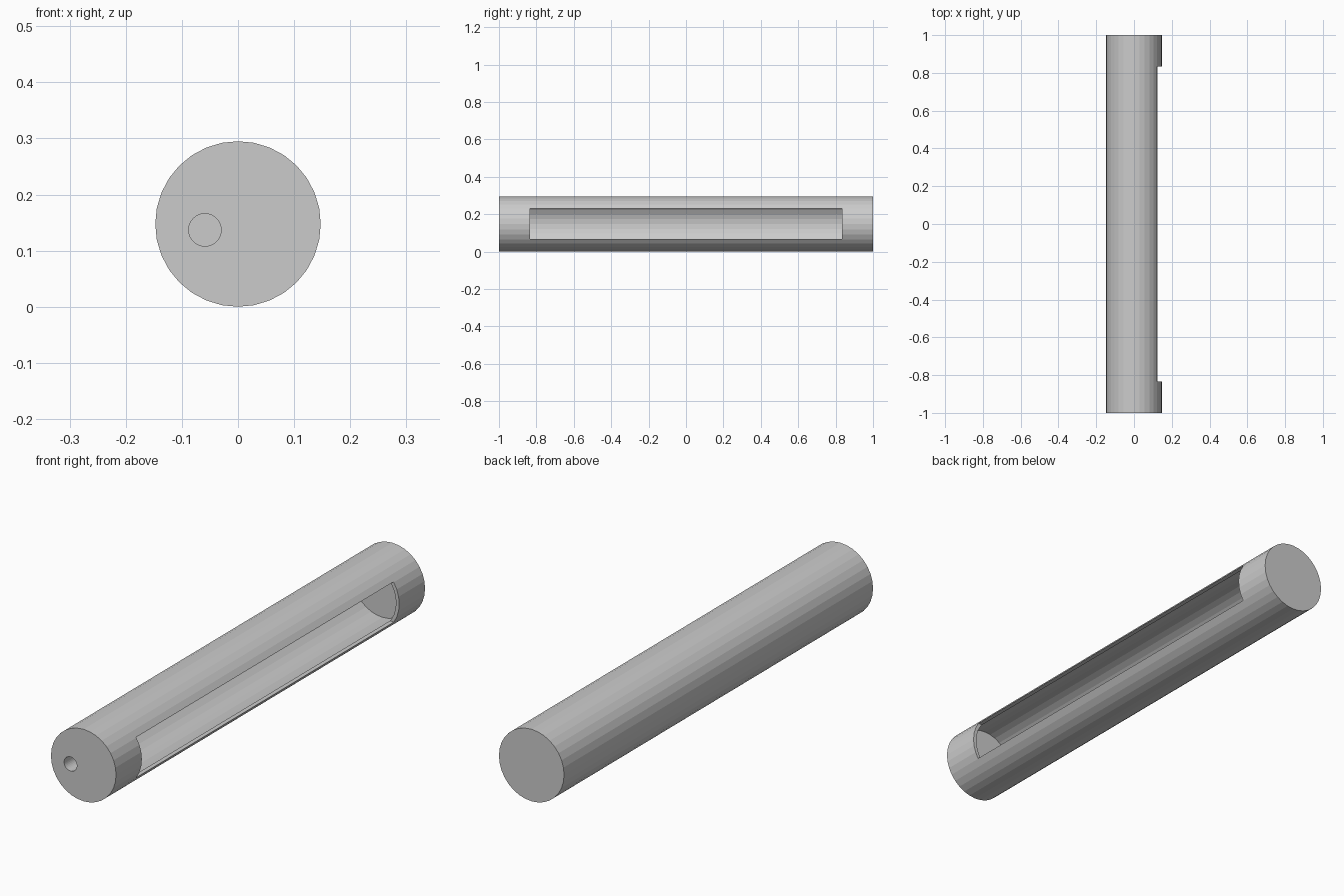
import bpy, math

if "Cube" in bpy.data.objects:
    bpy.data.objects.remove(bpy.data.objects["Cube"])

R, WALL, CZ, SIDES = 0.1475, 0.0145, 0.1475, 32

grey = bpy.data.materials.new("plain grey")
grey.diffuse_color = (0.6, 0.6, 0.6, 1)
grey.use_nodes = True
grey.node_tree.nodes["Principled BSDF"].inputs["Base Color"].default_value = grey.diffuse_color


def cylinder(name, radius, length, x=0, y=0, z=CZ):
    """Cylinder lying along y."""
    bpy.ops.mesh.primitive_cylinder_add(vertices=SIDES, radius=radius, depth=length,
                                        location=(x, y, z), rotation=(math.pi / 2, 0, 0))
    obj = bpy.context.object
    obj.name = name
    obj.data.materials.append(grey)
    return obj


def cut(target, cutter):
    mod = target.modifiers.new(cutter.name, 'BOOLEAN')
    mod.operation = 'DIFFERENCE'
    mod.solver = 'EXACT'
    mod.object = cutter
    cutter.hide_render = True
    cutter.hide_set(True)


# Closed round tube
tube = cylinder("tube_body", R, 2.0)

# Hollow inside, leaving thick end plugs
cavity = cylinder("cavity_cutter", R - WALL, 1.87)
cut(tube, cavity)

# Long window in the right wall
bpy.ops.mesh.primitive_cube_add(size=1, location=(0.15, 0, 0.149))
window = bpy.context.object
window.name = "window_cutter"
window.scale = (0.2, 1.666, 0.164)
window.data.materials.append(grey)
cut(tube, window)

# Small off-centre hole through the front plug
hole = cylinder("hole_cutter", 0.029, 0.2, x=-0.059, y=-1.0, z=0.137)
cut(tube, hole)
